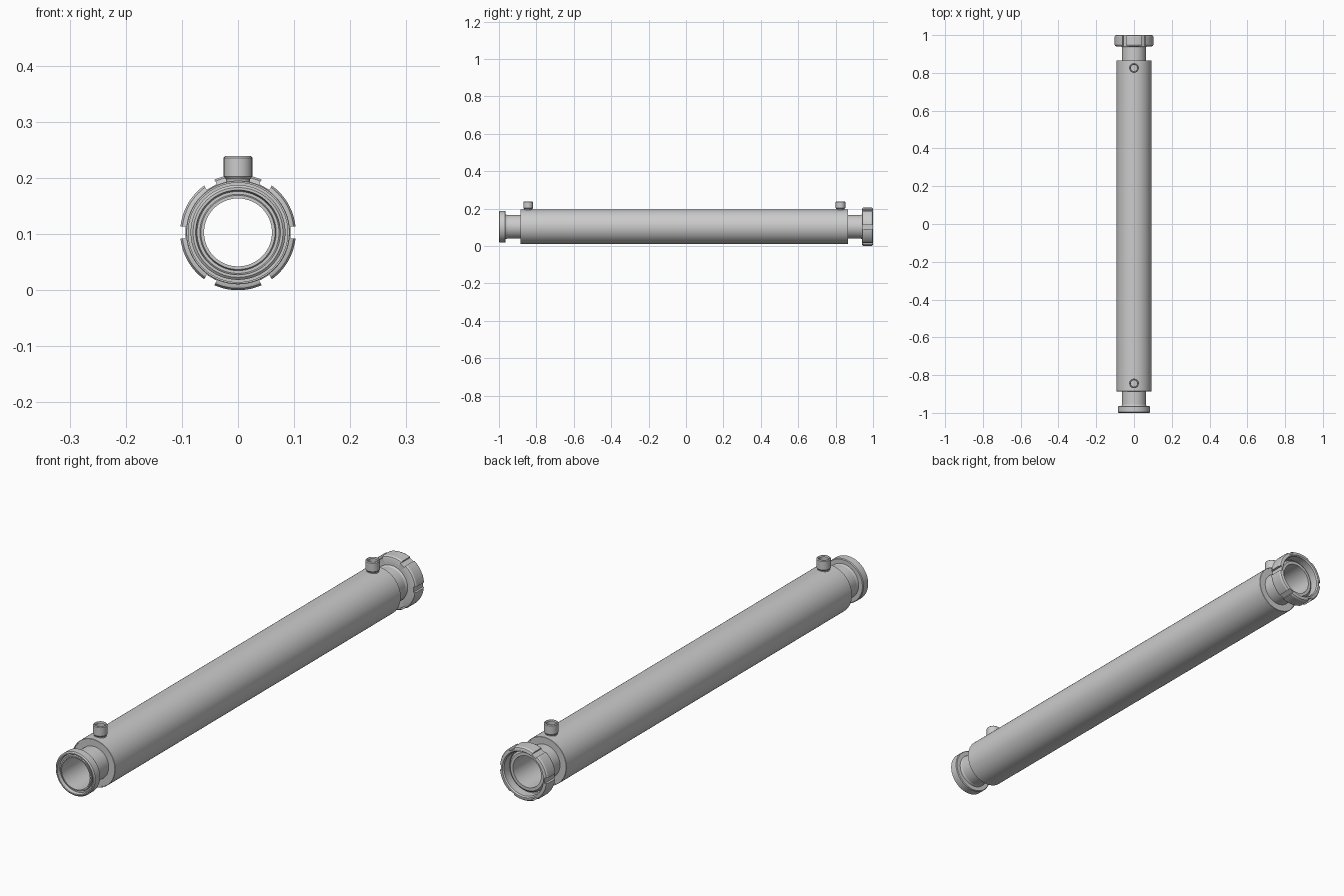
import bpy, bmesh, math
from mathutils import Matrix

if "Cube" in bpy.data.objects:
    bpy.data.objects.remove(bpy.data.objects["Cube"])

AXIS_Z = 0.103
# Maps lathe space (z along the axis) to the horizontal tube axis along +y
TUBE = Matrix.Translation((0, 0, AXIS_Z)) @ Matrix.Rotation(-math.pi / 2, 4, 'X')


def add_object(name, bm, matrix=Matrix()):
    bmesh.ops.transform(bm, matrix=matrix, verts=bm.verts)
    bmesh.ops.recalc_face_normals(bm, faces=bm.faces)
    mesh = bpy.data.meshes.new(name)
    bm.to_mesh(mesh)
    bm.free()
    ob = bpy.data.objects.new(name, mesh)
    bpy.context.collection.objects.link(ob)
    return ob


def smooth(ob):
    bpy.ops.object.select_all(action='DESELECT')
    ob.select_set(True)
    bpy.context.view_layer.objects.active = ob
    bpy.ops.object.shade_smooth_by_angle(angle=math.radians(25))


def lathe(name, profile, matrix=TUBE, segments=96):
    """Revolve a closed (radius, height) loop into a ring-shaped solid."""
    bm = bmesh.new()
    rings = []
    for i in range(segments):
        a = 2 * math.pi * i / segments
        rings.append([bm.verts.new((r * math.cos(a), r * math.sin(a), h)) for r, h in profile])
    n = len(profile)
    for i in range(segments):
        p, q = rings[i], rings[(i + 1) % segments]
        for j in range(n):
            k = (j + 1) % n
            bm.faces.new((p[j], q[j], q[k], p[k]))
    ob = add_object(name, bm, matrix)
    smooth(ob)
    return ob


def cut(ob, cutter):
    """Subtract the cutter, bake the result and drop the cutter."""
    cutter.hide_render = True
    mod = ob.modifiers.new("cut", 'BOOLEAN')
    mod.operation = 'DIFFERENCE'
    mod.solver = 'EXACT'
    mod.object = cutter
    bpy.context.view_layer.objects.active = ob
    bpy.ops.object.modifier_apply(modifier=mod.name)
    bpy.data.objects.remove(cutter)
    smooth(ob)


Y0, Y1 = -0.886, 0.866          # jacket ends
PORTS = (-0.844, 0.826)         # port positions along y

# Inner product pipe
lathe("inner_pipe", [(0.0605, -0.995), (0.0635, -0.995), (0.0635, 0.97), (0.0605, 0.97)])

# Outer jacket shell with drilled port holes
jacket = lathe("jacket_shell", [(0.0885, Y0), (0.0915, Y0), (0.0925, Y0 + 0.001),
                                (0.0925, Y1 - 0.001), (0.0915, Y1), (0.0885, Y1)])
bm = bmesh.new()
for y in PORTS:
    bmesh.ops.create_cone(bm, cap_ends=True, segments=48, radius1=0.017, radius2=0.017,
                          depth=0.06, matrix=Matrix.Translation((0, y, 0.2)))
cut(jacket, add_object("port_hole_cutter", bm))

# Closing rings between shell and pipe, slightly inset
for name, a, b in (("front_end_ring", Y0 + 0.003, Y0 + 0.008),
                   ("back_end_ring", Y1 - 0.008, Y1 - 0.003)):
    lathe(name, [(0.063, a), (0.089, a), (0.089, b), (0.063, b)])

# Hollow port sleeves on top
for name, y in zip(("front_port", "back_port"), PORTS):
    lathe(name, [(0.017, 0.188), (0.0215, 0.188), (0.0215, 0.198), (0.0255, 0.203),
                 (0.0255, 0.236), (0.0225, 0.239), (0.020, 0.239), (0.017, 0.235)],
          Matrix.Translation((0, y, 0)), 48)

# Male coupling flange at the front
lathe("front_coupling", [(0.0605, -0.993), (0.066, -0.993), (0.068, -0.987), (0.073, -0.987),
                         (0.0755, -1.0), (0.080, -1.0), (0.0845, -0.996), (0.0845, -0.967),
                         (0.082, -0.964), (0.066, -0.964), (0.0635, -0.955), (0.0605, -0.955)])

# Conical liner seated inside the nut
lathe("back_liner", [(0.0605, 0.935), (0.0635, 0.935), (0.068, 0.945), (0.079, 0.958),
                     (0.079, 0.968), (0.072, 0.974), (0.0605, 0.974)])

# Slotted round nut at the back
nut = lathe("slotted_nut", [(0.069, 0.941), (0.095, 0.941), (0.0995, 0.943), (0.103, 0.949),
                            (0.103, 0.992), (0.0995, 0.998), (0.095, 1.0), (0.088, 1.0),
                            (0.084, 0.995), (0.084, 0.961), (0.081, 0.958)])
bm = bmesh.new()
for i in range(6):
    m = (Matrix.Rotation(i * math.pi / 3, 4, 'Z') @ Matrix.Translation((0.1135, 0, 0.97))
         @ Matrix.Diagonal((0.04, 0.021, 0.1, 1)))
    bmesh.ops.create_cube(bm, size=1, matrix=m)
cut(nut, add_object("nut_slot_cutter", bm, TUBE))
